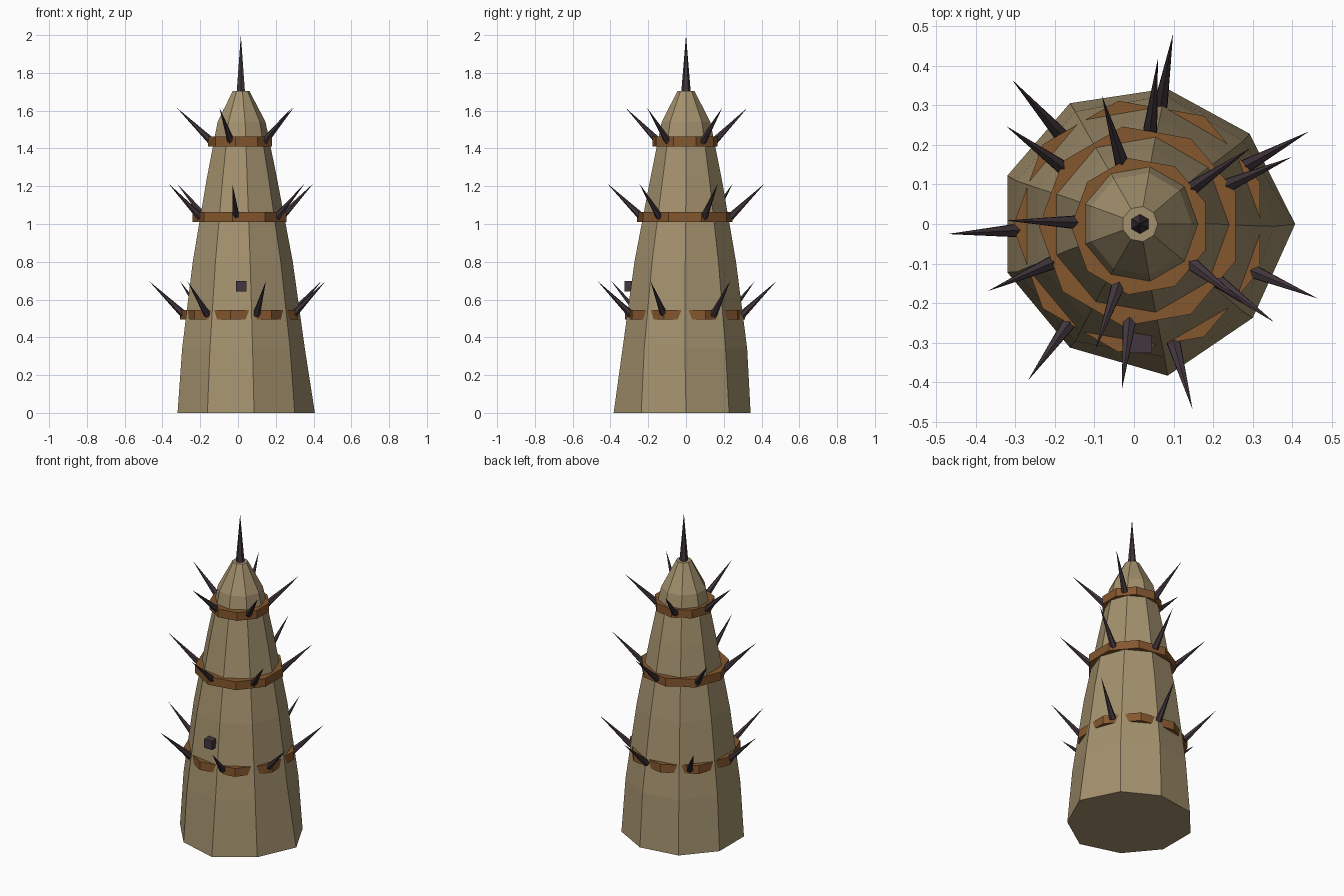
import bpy, bmesh, math
from mathutils import Vector

if "Cube" in bpy.data.objects:
    bpy.data.objects.remove(bpy.data.objects["Cube"])

CX = 0.015  # axis of the tower


def material(name, rgb):
    m = bpy.data.materials.new(name)
    m.diffuse_color = (*rgb, 1)
    m.use_nodes = True
    m.node_tree.nodes["Principled BSDF"].inputs["Base Color"].default_value = m.diffuse_color
    return m


STONE = material("tan_stone", (0.37, 0.285, 0.155))
BRONZE = material("brown_band", (0.235, 0.095, 0.027))
IRON = material("dark_iron", (0.054, 0.037, 0.046))


def finish(bm, name, mat):
    bmesh.ops.recalc_face_normals(bm, faces=bm.faces)
    me = bpy.data.meshes.new(name)
    bm.to_mesh(me)
    bm.free()
    me.materials.append(mat)
    ob = bpy.data.objects.new(name, me)
    bpy.context.collection.objects.link(ob)
    return ob


def polygon(n, r, z, start=0.0, cx=CX, cy=0.0):
    return [(cx + r * math.cos(math.radians(start + 360 * i / n)),
             cy + r * math.sin(math.radians(start + 360 * i / n)), z) for i in range(n)]


def loft(bm, rings, closed=False):
    """Bridge rings of points; cap the ends unless the loop is closed."""
    vs = [[bm.verts.new(p) for p in ring] for ring in rings]
    pairs = list(zip(vs, vs[1:])) + ([(vs[-1], vs[0])] if closed else [])
    for a, b in pairs:
        n = len(a)
        for i in range(n):
            j = (i + 1) % n
            bm.faces.new((a[i], a[j], b[j], b[i]))
    if not closed:
        bm.faces.new(vs[0][::-1])
        bm.faces.new(vs[-1])


def spike(name, base, tip, r, sides=6):
    base, tip = Vector(base), Vector(tip)
    d = tip - base
    bm = bmesh.new()
    bmesh.ops.create_cone(bm, cap_ends=True, segments=sides, radius1=r, radius2=0, depth=d.length)
    bm.transform(d.to_track_quat('Z', 'Y').to_matrix().to_4x4())
    bmesh.ops.translate(bm, verts=bm.verts, vec=(base + tip) / 2)
    finish(bm, name, IRON)


# Tower body: slightly uneven nine-sided foot, then tapering rings
foot = [(0.407, 0), (0.292, 0.228), (0.083, 0.342), (-0.162, 0.305), (-0.32, 0.122),
        (-0.32, -0.122), (-0.162, -0.312), (0.085, -0.383), (0.3, -0.237)]
rings = [[(x, y, 0) for x, y in foot]]
for r, z, cx, cy in [(0.335, 0.34, 0.019, -0.006), (0.273, 0.80, 0.017, -0.004),
                     (0.192, 1.24, CX, 0), (0.131, 1.54, CX, 0), (0.045, 1.705, CX, 0)]:
    rings.append(polygon(9, r, z, 0, cx, cy))
bm = bmesh.new()
loft(bm, rings)
finish(bm, "tower_body", STONE)

# Bands with outward and upward leaning spikes
# (name, z, band radius, spike count, first spike angle, tip radius)
for name, z, r, count, start, tip_r in [("lower", 0.52, 0.322, 7, 28.7, 0.487),
                                        ("middle", 1.037, 0.256, 6, 23.8, 0.42),
                                        ("upper", 1.437, 0.175, 5, 34.5, 0.339)]:
    lo, hi, inner = z - 0.026, z + 0.026, r - 0.05
    bm = bmesh.new()
    loft(bm, [polygon(9, rad, h, 20, CX + 0.001, -0.006) for rad, h in
              ((r, lo), (r, hi), (inner, hi), (inner, lo))], closed=True)
    finish(bm, name + "_band", BRONZE)
    for i in range(count):
        a = math.radians(start + 360 * i / count)
        c, s = math.cos(a), math.sin(a)
        b = r - 0.02
        spike(f"{name}_spike_{i + 1}", (CX + b * c, b * s, z),
              (CX + tip_r * c, tip_r * s, z + 0.178), 0.02)

# Top spike
spike("top_spike", (CX, 0, 1.69), (CX, 0, 2.0), 0.026)

# Small block on the front
bm = bmesh.new()
bmesh.ops.create_cube(bm, size=0.055)
bmesh.ops.translate(bm, verts=bm.verts, vec=(0.018, -0.298, 0.671))
finish(bm, "front_block", IRON)
